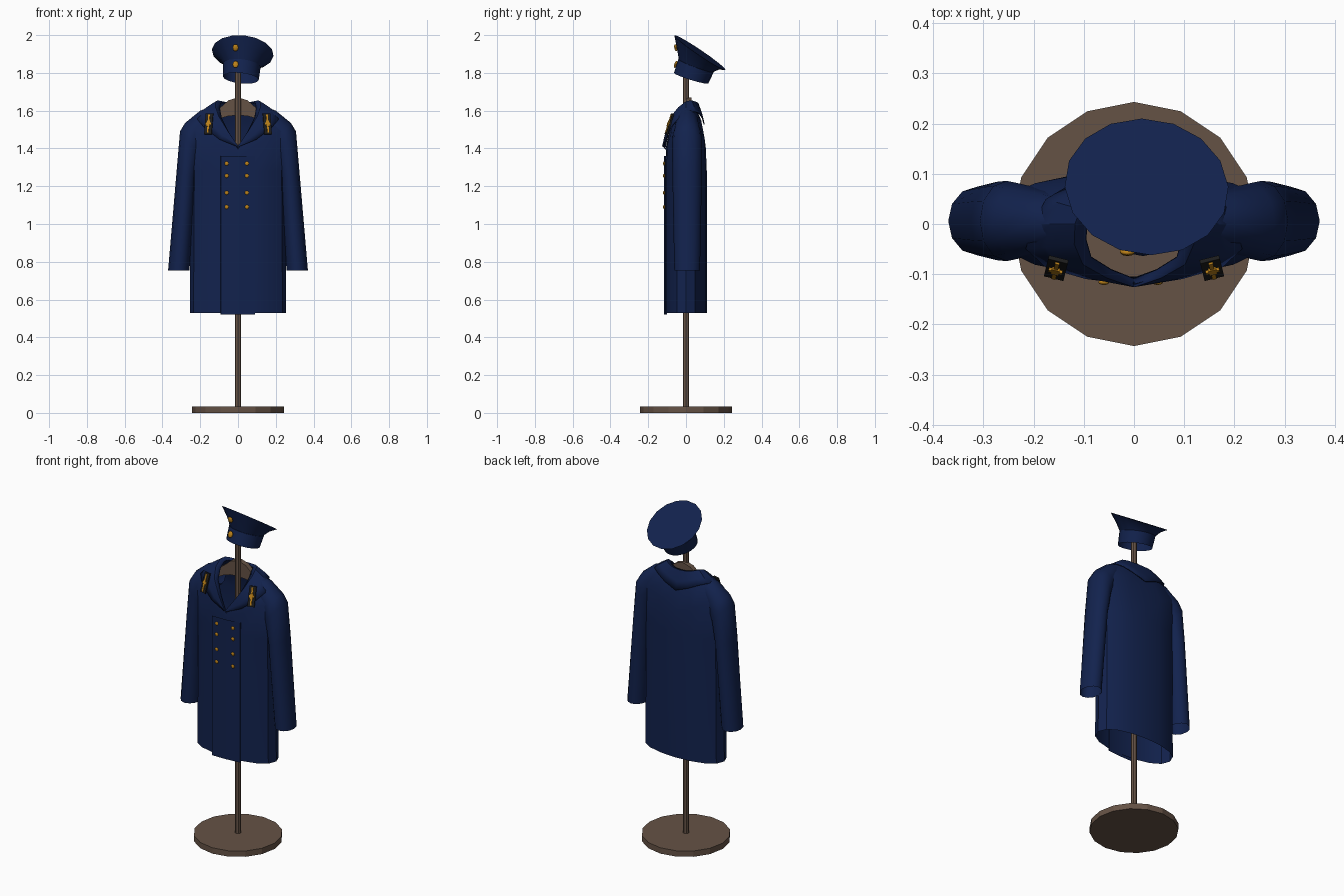
import bpy, bmesh, math
from mathutils import Vector, Matrix, Euler

if "Cube" in bpy.data.objects:
    bpy.data.objects.remove(bpy.data.objects["Cube"])


def mat(name, rgb):
    m = bpy.data.materials.new(name)
    m.diffuse_color = (*rgb, 1)
    m.use_nodes = True
    m.node_tree.nodes["Principled BSDF"].inputs["Base Color"].default_value = m.diffuse_color
    return m


NAVY = mat("navy_cloth", (0.006, 0.016, 0.075))
WOOD = mat("wood", (0.13, 0.085, 0.06))
GOLD = mat("gold", (0.5, 0.22, 0.01))
DARK = mat("dark_patch", (0.012, 0.012, 0.012))


def finish(name, bm, m, smooth=None, thick=0):
    bmesh.ops.recalc_face_normals(bm, faces=bm.faces)
    me = bpy.data.meshes.new(name)
    bm.to_mesh(me)
    bm.free()
    ob = bpy.data.objects.new(name, me)
    bpy.context.collection.objects.link(ob)
    me.materials.append(m)
    if thick:
        s = ob.modifiers.new("thickness", "SOLIDIFY")
        s.thickness = thick
    if smooth:
        bpy.ops.object.select_all(action='DESELECT')
        ob.select_set(True)
        bpy.context.view_layer.objects.active = ob
        bpy.ops.object.shade_smooth_by_angle(angle=math.radians(smooth))
    return ob


def loft(rings, closed=True, cap=False):
    bm = bmesh.new()
    vs = [[bm.verts.new(p) for p in r] for r in rings]
    n = len(rings[0])
    for a, b in zip(vs, vs[1:]):
        for i in range(n if closed else n - 1):
            j = (i + 1) % n
            bm.faces.new((a[i], a[j], b[j], b[i]))
    if cap:
        bm.faces.new(vs[-1])
    return bm


def cylinder(name, r, z0, z1, n, m):
    bm = bmesh.new()
    bmesh.ops.create_cone(bm, cap_ends=True, segments=n, radius1=r, radius2=r, depth=z1 - z0,
                          matrix=Matrix.Translation((0, 0, (z0 + z1) / 2)))
    return finish(name, bm, m)


def block(name, loc, rot, size, m):
    bm = bmesh.new()
    bmesh.ops.create_cube(bm, size=1, matrix=Matrix.LocRotScale(loc, Euler(rot), size))
    return finish(name, bm, m)


def button(name, loc, r, tilt=0):
    bm = bmesh.new()
    bmesh.ops.create_uvsphere(bm, u_segments=10, v_segments=6, radius=1, matrix=Matrix.LocRotScale(
        loc, Euler((tilt, 0, 0)), Vector((r, r * .5, r * 1.2 if tilt else r))))
    return finish(name, bm, GOLD, 50)


# Stand: base, pole and arched hanger
cylinder("stand_base", 0.243, 0, 0.035, 16, WOOD)
cylinder("stand_pole", 0.017, 0.03, 1.86, 8, WOOD)
top = [(0, 1.67), (.05, 1.655), (.09, 1.62), (.17, 1.565), (.25, 1.50)]
low = [(0, 1.575), (.05, 1.572), (.09, 1.56), (.17, 1.52), (.24, 1.46)]


def mirror_x(half):
    return [(-x, z) for x, z in half[:0:-1]] + half


rings = [[(x, y, z) for x, z in mirror_x(side)]
         for side, y in ((top, .0), (top, .03), (low, .03), (low, .0), (top, .0))]
finish("hanger", loft(rings, closed=False), WOOD)

# Coat body: rings run from front centre round the right side to the back
N = 16


def full(half):
    return half + [Vector((-p.x, p.y, p.z)) for p in half[-2:0:-1]]


def ring(rx, ry, z, e=1.0):
    out = []
    for k in range(9):
        t = math.pi * k / 8
        c, s = math.cos(t), math.sin(t)
        out.append(Vector((rx * s, -math.copysign(abs(c) ** e, c) * ry, z)))
    return out


neck = [Vector(p) for p in (
    (0, -.108, 1.40), (.045, -.09, 1.48), (.085, -.065, 1.56), (.095, -.03, 1.61), (.092, 0, 1.64),
    (.085, .02, 1.645), (.065, .033, 1.64), (.035, .042, 1.635), (0, .045, 1.635))]
chest = ring(.28, .105, 1.36, .75)
for k, p in enumerate(chest):
    p.z += .16 * math.sin(math.pi * k / 8) + (.04 * (k - 4) / 4 if k > 4 else 0)
mid = [a.lerp(b, .5) + Vector((0, .01 * (b.y > .01), .005)) for a, b in zip(neck, chest)]
body = [ring(.255, .11, .53, .85), ring(.25, .11, 1.28, .85), chest, mid, neck]
finish("coat_body", loft([full(r) for r in body]), NAVY, 35)

# Collar and lapels: follow the neckline, lying just outside the body
width = [.1, .75, .72, .66, .5, .45, .45, .48, .5]


def collar_row(f, lift):
    row = []
    for n, c, w in zip(neck, chest, width):
        p = n.lerp(c, w * f)
        out = Vector((p.x * .5, p.y, 0))
        out = out.normalized() * lift
        row.append(p + out + Vector((0, .01 * f * (p.y > .02), lift * .8)))
    return full(row)


finish("collar", loft([collar_row(0, .001), collar_row(.08, .018), collar_row(.6, .018),
                       collar_row(1, .014)]), NAVY, 30, .006)

# Overlapping front panel
panel = [(-.092, -.109), (-.09, -.117), (0, -.116), (.09, -.108), (.09, -.1)]
finish("front_panel", loft([[(x, y, z) for x, y in panel] for z in (.52, 1.36)], closed=False), NAVY)

# Coat buttons in two columns
for z in (1.32, 1.255, 1.165, 1.09):
    for x in (-.06, .047):
        button("coat_button", (x, -.116, z), .011)

# Sleeves (outer x, z, inner x, z, half depth) and collar badges
sections = [(.37, .755, .257, .755, .068), (.325, 1.28, .222, 1.25, .078), (.307, 1.49, .2, 1.36, .08),
            (.28, 1.535, .18, 1.42, .075), (.2, 1.60, .15, 1.46, .062), (.12, 1.63, .11, 1.5, .045)]
for s in (-1, 1):
    rings = []
    for ox, oz, ix, iz, d in sections:
        r = []
        for k in range(12):
            t = math.tau * k / 12
            f = .5 + .5 * math.cos(t)
            r.append((s * (ix + (ox - ix) * f), .006 + d * math.sin(t), iz + (oz - iz) * f))
        rings.append(r)
    finish("sleeve", loft(rings), NAVY, 40)

    rot = (math.radians(-18), 0, s * math.radians(14))
    c = Vector((s * .155, -.088, 1.53))
    turn = Euler(rot).to_matrix()
    block("badge_patch", c, rot, Vector((.04, .008, .115)), DARK)
    block("badge_bar", c + turn @ Vector((0, -.005, 0)), rot, Vector((.009, .006, .1)), GOLD)
    block("badge_cross", c + turn @ Vector((0, -.006, 0)), rot, Vector((.028, .007, .012)), GOLD)
    block("badge_centre", c + turn @ Vector((0, -.006, 0)), rot, Vector((.016, .008, .03)), GOLD)


# Cap: tilted open band flaring to a flat wide crown
def cap_ring(c, r, tilt):
    m = Euler((math.radians(tilt), math.radians(6), 0)).to_matrix()
    return [Vector(c) + m @ Vector((r * math.cos(math.tau * k / 16), r * math.sin(math.tau * k / 16), 0))
            for k in range(16)]


finish("cap_band", loft([cap_ring((.015, .027, 1.772), .095, -17),
                         cap_ring((.02, .053, 1.838), .1, -20),
                         cap_ring((.02, .053, 1.839), .094, -20)]), NAVY, 35)
finish("cap_crown", loft([cap_ring((.02, .052, 1.836), .095, -20),
                          cap_ring((.0225, .064, 1.875), .126, -27),
                          cap_ring((.025, .074, 1.907), .164, -34)], cap=True), NAVY, 35)
button("cap_button_upper", (-.013, -.054, 1.933), .016, math.radians(12))
button("cap_button_lower", (-.013, -.054, 1.845), .016, math.radians(-20))
